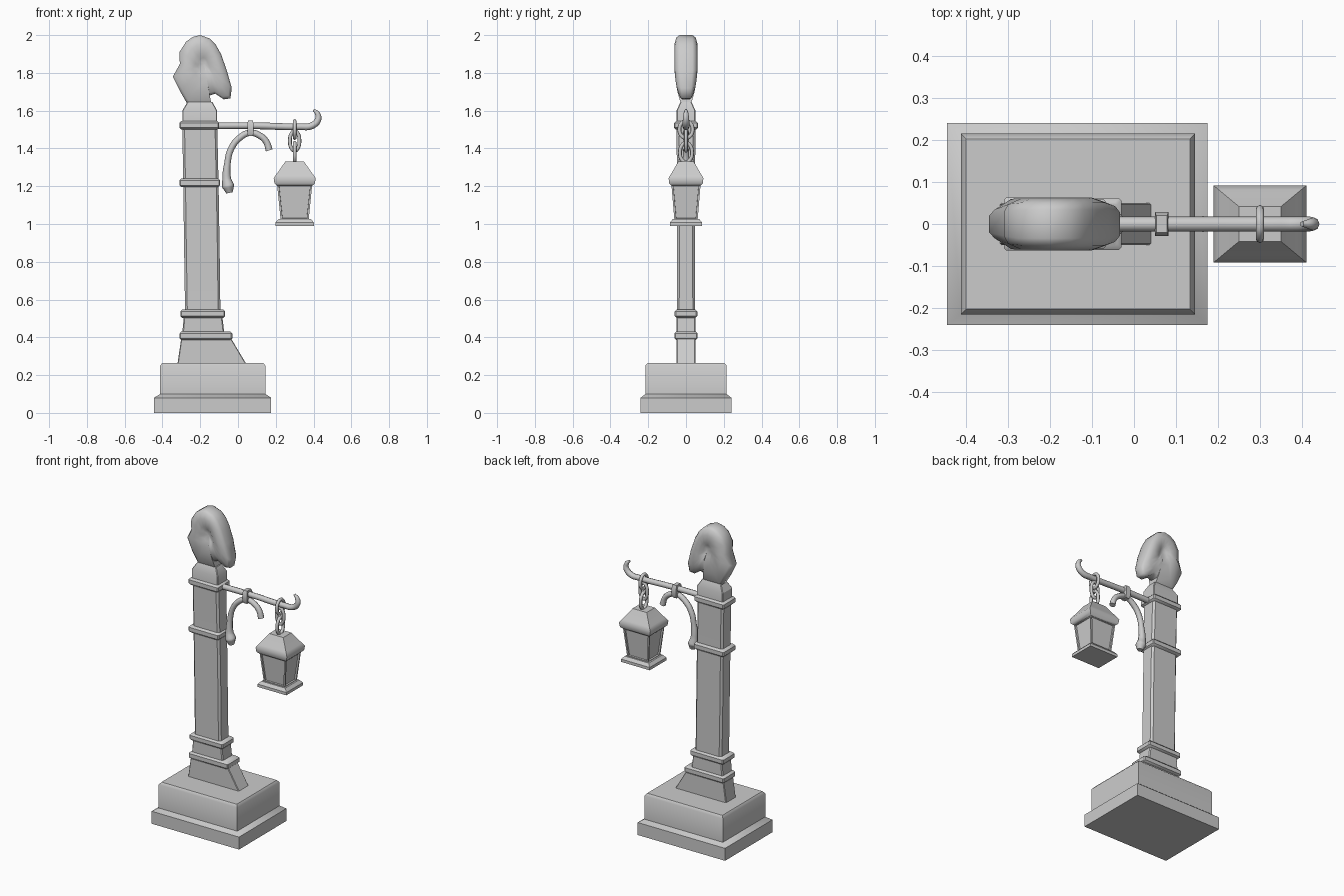
import bpy, bmesh, math
from mathutils import Vector

cube = bpy.data.objects.get("Cube")
if cube:
    bpy.data.objects.remove(cube, do_unlink=True)

GREY = (0.6, 0.6, 0.6, 1)
stone = bpy.data.materials.new("light grey")
stone.use_nodes = True
stone.diffuse_color = GREY
stone.node_tree.nodes["Principled BSDF"].inputs["Base Color"].default_value = GREY


def add_object(name, mesh, angle=None):
    mesh.materials.clear()
    mesh.materials.append(stone)
    obj = bpy.data.objects.new(name, mesh)
    bpy.context.collection.objects.link(obj)
    if angle:
        bpy.ops.object.select_all(action='DESELECT')
        obj.select_set(True)
        bpy.context.view_layer.objects.active = obj
        bpy.ops.object.shade_smooth_by_angle(angle=math.radians(angle))
    return obj


def loft(name, rings, angle=40, edit=None):
    """Skin a stack of equal-sized rings and close both ends."""
    bm = bmesh.new()
    loops = [[bm.verts.new(p) for p in ring] for ring in rings]
    n = len(loops[0])
    for a, b in zip(loops, loops[1:]):
        for i in range(n):
            j = (i + 1) % n
            bm.faces.new((a[i], a[j], b[j], b[i]))
    bm.faces.new(loops[0][::-1])
    bm.faces.new(loops[-1])
    bmesh.ops.recalc_face_normals(bm, faces=bm.faces)
    if edit:
        edit(bm)
    mesh = bpy.data.meshes.new(name)
    bm.to_mesh(mesh)
    bm.free()
    return add_object(name, mesh, angle)


def rect(z, x0, x1, hy, c=0.0):
    """Horizontal rectangle, with chamfered corners when c is given."""
    if not c:
        return [(x0, -hy, z), (x1, -hy, z), (x1, hy, z), (x0, hy, z)]
    return [(x0 + c, -hy, z), (x1 - c, -hy, z), (x1, c - hy, z), (x1, hy - c, z),
            (x1 - c, hy, z), (x0 + c, hy, z), (x0, hy - c, z), (x0, c - hy, z)]


def band(name, z0, z1, x0, x1, hy):
    """Collar with a rounded rim."""
    e = 0.01
    loft(name, [rect(z, x0 + i, x1 - i, hy - i, 0.006) for z, i in
                ((z0, e), (z0 + e, 0), (z1 - e, 0), (z1, e))])


def tube(name, points, radius, cyclic=False):
    """Smooth tube through (x, y, z, thickness) points."""
    curve = bpy.data.curves.new(name, 'CURVE')
    curve.dimensions = '3D'
    curve.bevel_depth = radius
    curve.bevel_resolution = 2
    curve.resolution_u = 6
    curve.use_fill_caps = True
    spline = curve.splines.new('BEZIER')
    spline.bezier_points.add(len(points) - 1)
    spline.use_cyclic_u = cyclic
    for bp, (x, y, z, r) in zip(spline.bezier_points, points):
        bp.co = (x, y, z)
        bp.radius = r
        bp.handle_left_type = bp.handle_right_type = 'AUTO'
    temp = bpy.data.objects.new("temp_curve", curve)
    bpy.context.collection.objects.link(temp)
    deps = bpy.context.evaluated_depsgraph_get()
    mesh = bpy.data.meshes.new_from_object(temp.evaluated_get(deps))
    bpy.data.objects.remove(temp, do_unlink=True)
    add_object(name, mesh, 50)


# Stepped plinth
loft("plinth", [rect(0, -.445, .175, .24), rect(.08, -.445, .175, .24),
                rect(.1, -.412, .145, .215), rect(.25, -.412, .145, .215),
                rect(.265, -.40, .133, .203)], 50)

# Flared foot, post and cap
loft("foot", [rect(.262, -.32, .042, .05, .004), rect(.40, -.30, -.04, .05, .004)])
loft("lower_post", [rect(.40, -.297, -.07, .05, .006), rect(.53, -.285, -.085, .05, .006)])
loft("post", [rect(.52, -.28, -.093, .048, .012), rect(.85, -.285, -.097, .047, .012),
              rect(1.22, -.29, -.103, .048, .012), rect(1.52, -.295, -.11, .05, .012)])
loft("post_cap", [rect(1.52, -.295, -.11, .05, .004), rect(1.6, -.295, -.11, .05, .004),
                  rect(1.645, -.268, -.135, .03, .004)], 30)
band("foot_collar", .385, .43, -.31, -.03, .062)
band("lower_collar", .503, .547, -.305, -.068, .06)
band("middle_collar", 1.195, 1.24, -.31, -.095, .063)
band("top_collar", 1.5, 1.545, -.31, -.10, .063)

# Carved bird-skull finial, rounded on both sides with hollow eyes
outline = [(-.265, 1.63), (-.305, 1.7), (-.345, 1.78), (-.308, 1.847), (-.31, 1.91),
           (-.275, 1.965), (-.24, 1.99), (-.2, 2.0), (-.15, 1.982), (-.118, 1.95),
           (-.09, 1.9), (-.06, 1.815), (-.033, 1.72), (-.04, 1.665), (-.075, 1.66),
           (-.12, 1.69), (-.15, 1.68), (-.14, 1.63)]
centre = Vector((-.18, 1.85))


def skull_ring(scale, y):
    ring = []
    for p in outline:
        q = centre + (Vector(p) - centre) * scale
        low = min(max((1.79 - q.y) / .14, 0), 1)
        back = min(max((-.29 - q.x) / .05, 0), 1)
        ring.append((q.x, y * (1 - .4 * max(low, back)), q.y))
    return ring


half = [(1, .034), (.92, .051), (.68, .061), (.36, .059), (.2, .046), (.06, .042)]
loft("skull_finial", [skull_ring(s, -y) for s, y in half[::-1]] +
     [skull_ring(s, y) for s, y in half], 60)

# Hanging arm with a curled tip, scroll bracket and clamp
tube("arm", [(-.13, 0, 1.52, 1), (.1, 0, 1.52, 1), (.33, 0, 1.515, 1), (.39, 0, 1.52, 1),
             (.424, 0, 1.553, .95), (.42, 0, 1.585, .75), (.4, 0, 1.605, .35)], .018)
tube("scroll_bracket", [(.165, 0, 1.39, 1.1), (.15, 0, 1.435, 1), (.115, 0, 1.468, 1),
                        (.065, 0, 1.483, 1), (.005, 0, 1.453, 1), (-.038, 0, 1.395, 1),
                        (-.056, 0, 1.32, 1), (-.06, 0, 1.24, 1.35), (-.052, 0, 1.2, 1.9),
                        (-.045, 0, 1.165, 1)], .017)
loft("arm_clamp", [rect(1.465, .053, .079, .02), rect(1.48, .05, .082, .028),
                   rect(1.53, .05, .082, .028), rect(1.547, .053, .079, .02)], 50)


# Chain links, alternating direction
def link(name, z, w, h, along_x):
    pts = []
    for i in range(8):
        a = math.tau * i / 8
        s = w * math.cos(a)
        pts.append((.3 + s * along_x, s * (1 - along_x), z + h * math.sin(a), 1))
    tube(name, pts, .01, True)


link("upper_link", 1.5, .035, .045, 0)
link("middle_link", 1.44, .025, .052, 1)
link("lower_link", 1.378, .032, .052, 0)


# Lantern: roof, framed glass body and base plate
def square(z, h):
    return rect(z, .3 - h, .3 + h, h * .83)


def frame_panes(bm):
    sides = [f for f in bm.faces if abs(f.normal.z) < .5]
    bmesh.ops.inset_individual(bm, faces=sides, thickness=.014, depth=0)
    bmesh.ops.inset_individual(bm, faces=sides, thickness=.001, depth=-.01)


loft("lantern_roof", [square(1.2, .09), square(1.215, .107), square(1.243, .111),
                      square(1.262, .098), square(1.275, .088), square(1.33, .05)], 50)
loft("lantern_body", [square(1.02, .074), square(1.21, .093)], 30, frame_panes)
loft("lantern_base", [square(.99, .102), square(1.008, .102), square(1.026, .085)], 30)
